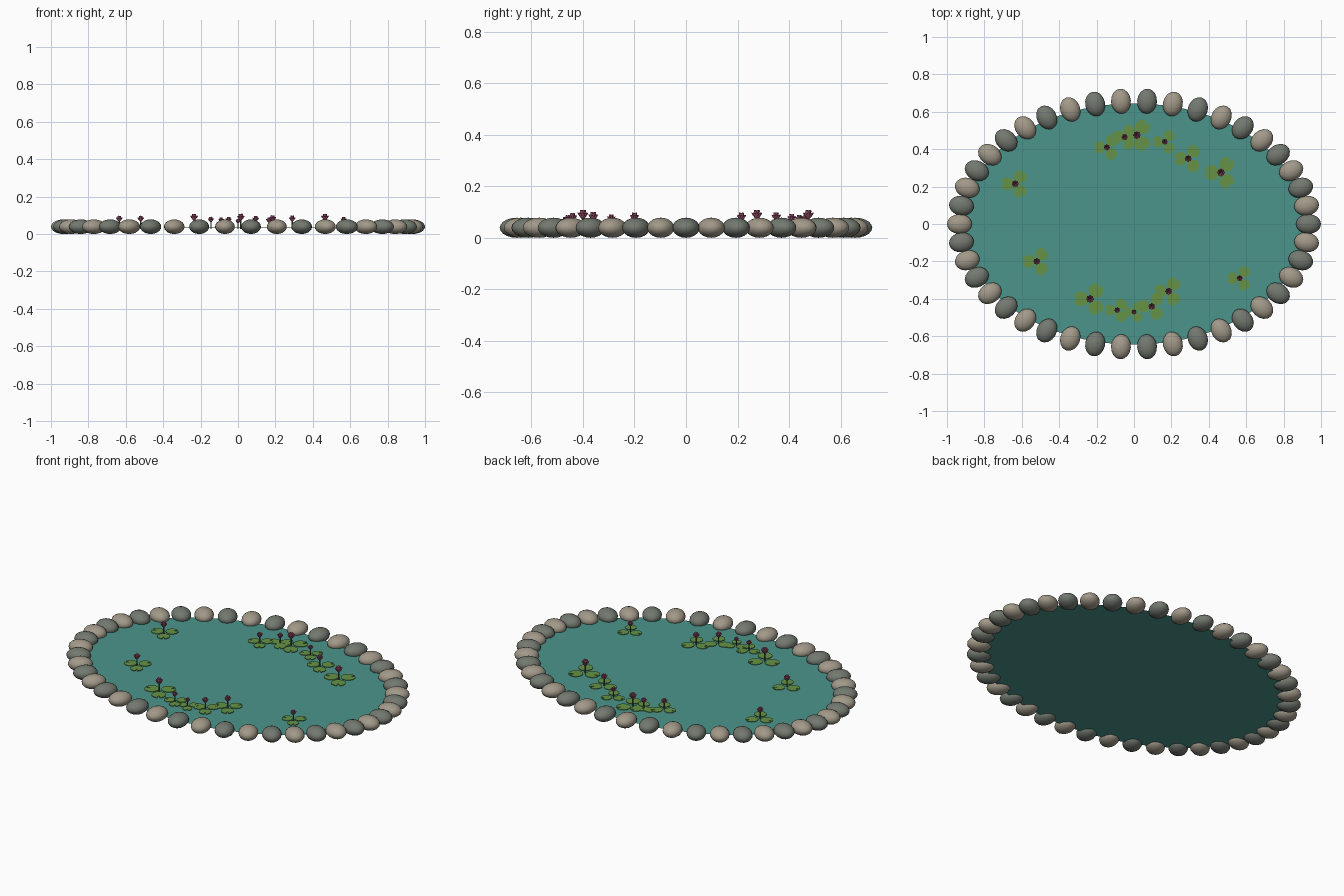
import bpy, bmesh, math
from mathutils import Matrix, Vector

if "Cube" in bpy.data.objects:
    bpy.data.objects.remove(bpy.data.objects["Cube"])

def material(name, rgb):
    m = bpy.data.materials.new(name)
    m.diffuse_color = (*rgb, 1)
    m.use_nodes = True
    m.node_tree.nodes["Principled BSDF"].inputs["Base Color"].default_value = m.diffuse_color
    return m

DARK = material("dark_stone", (0.17, 0.19, 0.16))
LIGHT = material("light_stone", (0.36, 0.32, 0.25))
WATER = material("water", (0.07, 0.30, 0.26))
PAD = material("pad_green", (0.13, 0.29, 0.06))
STEM = material("stem_green", (0.06, 0.13, 0.05))
PETAL = material("petal_pink", (0.38, 0.09, 0.17))

def finish(name, bm, mat, smooth=False):
    me = bpy.data.meshes.new(name)
    bmesh.ops.recalc_face_normals(bm, faces=bm.faces)
    for f in bm.faces:
        f.smooth = smooth
    bm.to_mesh(me)
    bm.free()
    me.materials.append(mat)
    ob = bpy.data.objects.new(name, me)
    bpy.context.collection.objects.link(ob)
    return ob

# Ring of alternating border stones
COUNT = 42
for i in range(COUNT):
    a = 2 * math.pi * i / COUNT
    m = (Matrix.Translation((0.933 * math.cos(a), 0.658 * math.sin(a), 0.039))
         @ Matrix.Rotation(a, 4, 'Z') @ Matrix.Diagonal((0.067, 0.053, 0.039, 1)))
    bm = bmesh.new()
    bmesh.ops.create_uvsphere(bm, u_segments=16, v_segments=10, radius=1, matrix=m)
    finish(f"border_stone_{i + 1}", bm, LIGHT if i % 2 else DARK, True)

# Water sheet
WATER_Z = 0.028
bm = bmesh.new()
bmesh.ops.create_circle(bm, cap_ends=True, segments=64, radius=1,
                        matrix=Matrix.Translation((0, 0, WATER_Z)) @ Matrix.Diagonal((0.915, 0.645, 1, 1)))
finish("water", bm, WATER)

# Notched lily pad
def add_pad(bm, x, y, z, r, notch):
    pts = [Vector((x + 0.25 * r * math.cos(notch), y + 0.25 * r * math.sin(notch), z))]
    for k in range(19):
        t = notch + 0.2 + (2 * math.pi - 0.4) * k / 18
        pts.append(Vector((x + r * math.cos(t), y + r * math.sin(t), z)))
    face = bm.faces.new([bm.verts.new(p) for p in pts])
    ext = bmesh.ops.extrude_face_region(bm, geom=[face])
    verts = [v for v in ext["geom"] if isinstance(v, bmesh.types.BMVert)]
    bmesh.ops.translate(bm, verts=verts, vec=(0, 0, 0.003))

# Ring of leaning petals
def add_petals(bm, base, s, count, lean, length, phase):
    for k in range(count):
        m = (base @ Matrix.Rotation(phase + 2 * math.pi * k / count, 4, 'Z')
             @ Matrix.Rotation(lean, 4, 'Y')
             @ Matrix.Translation((0, 0, length * s / 2))
             @ Matrix.Diagonal((0.0035 * s, 0.0075 * s, length * s / 2, 1)))
        bmesh.ops.create_uvsphere(bm, u_segments=6, v_segments=6, radius=1, matrix=m)

# Lily plants: x, y, scale
LILIES = [(-0.145, 0.41, 0.8), (-0.05, 0.465, 0.8), (0.015, 0.475, 1.0), (0.165, 0.44, 0.75),
          (0.29, 0.35, 0.88), (0.465, 0.275, 1.0), (-0.635, 0.215, 0.87), (-0.52, -0.2, 0.87),
          (-0.235, -0.4, 1.0), (-0.09, -0.46, 0.75), (0.0, -0.47, 0.65), (0.095, -0.44, 0.85),
          (0.185, -0.36, 0.9), (0.565, -0.29, 0.78)]
for n, (x, y, s) in enumerate(LILIES, 1):
    bm = bmesh.new()
    for j, (dx, dy, r) in enumerate([(-0.048, 0, 0.04), (0.031, 0.044, 0.039), (0.03, -0.046, 0.039)]):
        add_pad(bm, x + dx * s, y + dy * s, WATER_Z + 0.003 + 0.001 * j, r * s, math.atan2(dy, dx))
    finish(f"lily_pads_{n}", bm, PAD)

    bm = bmesh.new()
    h = 0.045 * s
    bmesh.ops.create_cone(bm, cap_ends=True, segments=8, radius1=0.004 * s, radius2=0.004 * s,
                          depth=h, matrix=Matrix.Translation((x, y, WATER_Z + h / 2)))
    finish(f"lily_stem_{n}", bm, STEM)

    bm = bmesh.new()
    base = Matrix.Translation((x, y, WATER_Z + 0.043 * s))
    add_petals(bm, base, s, 8, 0.65, 0.034, 0)
    add_petals(bm, base, s, 6, 0.28, 0.039, 0.3)
    finish(f"lily_flower_{n}", bm, PETAL, True)
